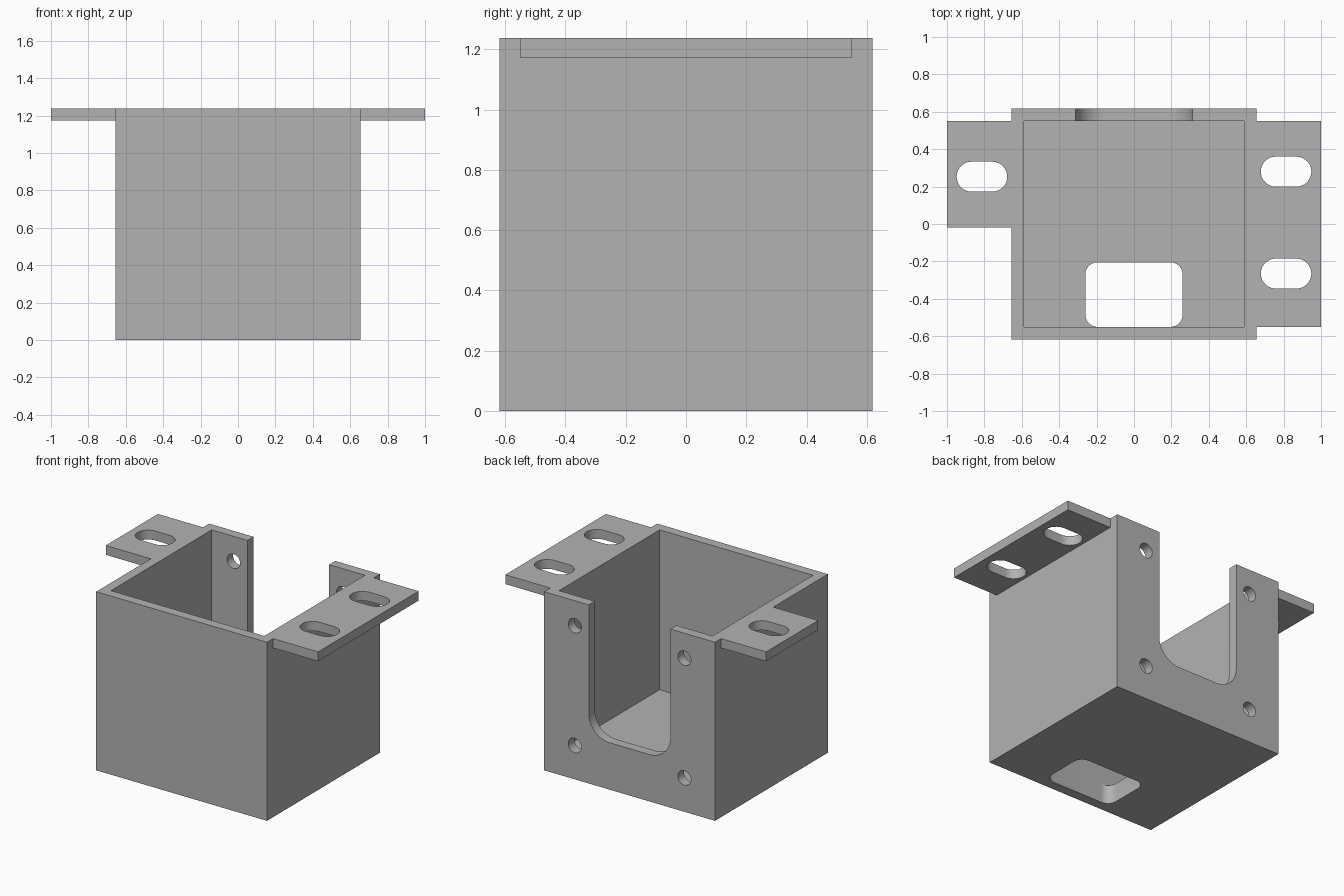
import bpy
import bmesh
import math
from mathutils import Matrix, Vector

if "Cube" in bpy.data.objects:
    bpy.data.objects.remove(bpy.data.objects["Cube"], do_unlink=True)

# Overall sizes
HALF_X, HALF_Y, HEIGHT = 0.655, 0.618, 1.238
WALL, FLOOR = 0.067, 0.13
IN_X, IN_Y = HALF_X - WALL, HALF_Y - WALL
TAB_THICK = 0.065

grey = bpy.data.materials.new("plain grey")
grey.use_nodes = True
COLOUR = (0.45, 0.45, 0.45, 1)
grey.diffuse_color = COLOUR
grey.node_tree.nodes["Principled BSDF"].inputs["Base Color"].default_value = COLOUR


def rounded_prism(name, x, y, z, radius=0.0, steps=12):
    """Upright prism over the ranges x, y, z with rounded vertical corners."""
    points = []
    for i, (cx, cy) in enumerate([(x[1] - radius, y[1] - radius), (x[0] + radius, y[1] - radius),
                                  (x[0] + radius, y[0] + radius), (x[1] - radius, y[0] + radius)]):
        for s in range(steps + 1 if radius else 1):
            a = (i + s / steps) * math.pi / 2
            points.append((cx + radius * math.cos(a), cy + radius * math.sin(a), z[0]))
    bm = bmesh.new()
    base = bm.faces.new([bm.verts.new(p) for p in points])
    top = bmesh.ops.extrude_face_region(bm, geom=[base])["geom"]
    bmesh.ops.translate(bm, vec=Vector((0, 0, z[1] - z[0])),
                        verts=[v for v in top if isinstance(v, bmesh.types.BMVert)])
    bmesh.ops.remove_doubles(bm, verts=bm.verts, dist=1e-5)
    bmesh.ops.recalc_face_normals(bm, faces=bm.faces)
    mesh = bpy.data.meshes.new(name)
    bm.to_mesh(mesh)
    bm.free()
    mesh.materials.append(grey)
    obj = bpy.data.objects.new(name, mesh)
    bpy.context.collection.objects.link(obj)
    return obj


def back_cutter(name, x, z, radius):
    """Prism with an x-z outline that passes through the back wall only."""
    obj = rounded_prism(name, x, z, (-HALF_Y - 0.1, -IN_Y + 0.1), radius)
    obj.data.transform(Matrix.Rotation(math.pi / 2, 4, "X"))
    return obj


def cut(obj, cutter):
    bpy.context.view_layer.objects.active = obj
    mod = obj.modifiers.new("cut", "BOOLEAN")
    mod.operation, mod.solver, mod.object = "DIFFERENCE", "EXACT", cutter
    bpy.ops.object.modifier_apply(modifier=mod.name)
    bpy.data.objects.remove(cutter, do_unlink=True)


# Open-topped box
box = rounded_prism("box", (-HALF_X, HALF_X), (-HALF_Y, HALF_Y), (0, HEIGHT))
cut(box, rounded_prism("cavity", (-IN_X, IN_X), (-IN_Y, IN_Y), (FLOOR, HEIGHT + 0.2)))

# Floor window against the front wall
cut(box, rounded_prism("floor_window", (-0.26, 0.26), (-IN_Y + 0.001, -0.205),
                       (-0.1, FLOOR + 0.1), 0.065))

# U-shaped notch and four screw holes in the back wall
cut(box, back_cutter("back_notch", (-0.313, 0.313), (0.325, HEIGHT + 0.5), 0.16))
for hole_x in (-0.42, 0.42):
    for hole_z in (0.235, 1.065):
        r = 0.05
        cut(box, back_cutter("screw_hole", (hole_x - r, hole_x + r),
                             (hole_z - r, hole_z + r), r - 0.0001))


# Mounting tabs with rounded slots
def mounting_tab(name, side, y, slot_centres):
    x = sorted((side * HALF_X, side))
    tab = rounded_prism(name, x, y, (HEIGHT - TAB_THICK, HEIGHT))
    for cy in slot_centres:
        slot_x = sorted((side * 0.678, side * 0.948))
        cut(tab, rounded_prism("slot", slot_x, (cy - 0.08, cy + 0.08),
                               (HEIGHT - 0.2, HEIGHT + 0.2), 0.0799))
    return tab


left_tab = mounting_tab("left_tab", 1, (-IN_Y, IN_Y), (-0.265, 0.28))
right_tab = mounting_tab("right_tab", -1, (-0.02, IN_Y), (0.253,))

# Smooth the round walls, keep the edges sharp
bpy.ops.object.select_all(action="DESELECT")
for part in (box, left_tab, right_tab):
    part.select_set(True)
bpy.context.view_layer.objects.active = box
bpy.ops.object.shade_smooth_by_angle(angle=math.radians(30))
